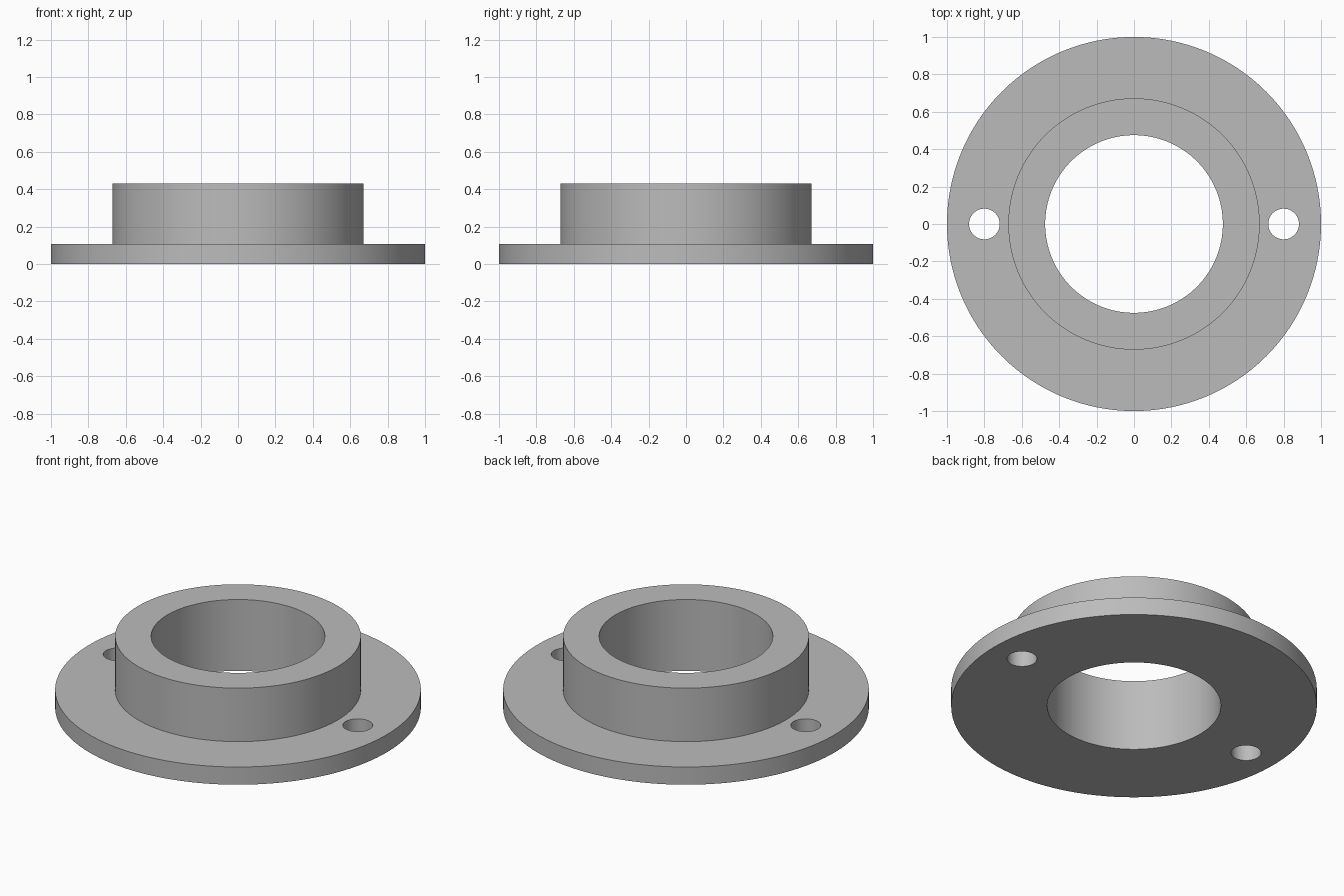
import bpy
import bmesh
from math import radians

SEGMENTS = 128
BORE_R, COLLAR_R, FLANGE_R = 0.475, 0.672, 1.0
FLANGE_H, TOTAL_H = 0.107, 0.43
BOLT_X, BOLT_R = 0.80, 0.082

default = bpy.data.objects.get("Cube")
if default:
    bpy.data.objects.remove(default, do_unlink=True)

# Plain grey metal
grey = bpy.data.materials.new("plain_grey")
grey.use_nodes = True
color = (0.5, 0.5, 0.5, 1)
grey.diffuse_color = color
grey.node_tree.nodes["Principled BSDF"].inputs["Base Color"].default_value = color


def lathe(name, profile):
    """Revolve a closed (radius, height) profile about the z axis."""
    bm = bmesh.new()
    verts = [bm.verts.new((r, 0, z)) for r, z in profile]
    edges = [bm.edges.new((a, b)) for a, b in zip(verts, verts[1:] + verts[:1])]
    bmesh.ops.spin(bm, geom=verts + edges, cent=(0, 0, 0), axis=(0, 0, 1),
                   angle=radians(360), steps=SEGMENTS, use_merge=True)
    bmesh.ops.remove_doubles(bm, verts=bm.verts, dist=1e-5)
    bmesh.ops.recalc_face_normals(bm, faces=bm.faces)
    mesh = bpy.data.meshes.new(name)
    bm.to_mesh(mesh)
    bm.free()
    obj = bpy.data.objects.new(name, mesh)
    bpy.context.collection.objects.link(obj)
    mesh.materials.append(grey)
    return obj


# Flange and raised collar share one continuous section
flange = lathe("flanged_collar", [
    (BORE_R, 0), (FLANGE_R, 0), (FLANGE_R, FLANGE_H),
    (COLLAR_R, FLANGE_H), (COLLAR_R, TOTAL_H), (BORE_R, TOTAL_H)])

# Two bolt holes through the flange
for side in (-1, 1):
    bpy.ops.mesh.primitive_cylinder_add(vertices=64, radius=BOLT_R, depth=0.4,
                                        location=(side * BOLT_X, 0, FLANGE_H / 2))
    cutter = bpy.context.object
    cutter.name = "bolt_hole_cutter"
    cutter.hide_render = True
    cutter.data.materials.append(grey)
    bpy.ops.object.select_all(action="DESELECT")
    flange.select_set(True)
    bpy.context.view_layer.objects.active = flange
    cut = flange.modifiers.new("bolt_hole", "BOOLEAN")
    cut.operation = "DIFFERENCE"
    cut.solver = "EXACT"
    cut.object = cutter
    bpy.ops.object.modifier_apply(modifier=cut.name)
    bpy.data.objects.remove(cutter, do_unlink=True)

# Smooth round walls with crisp rims
bpy.ops.object.shade_smooth_by_angle(angle=radians(30))
